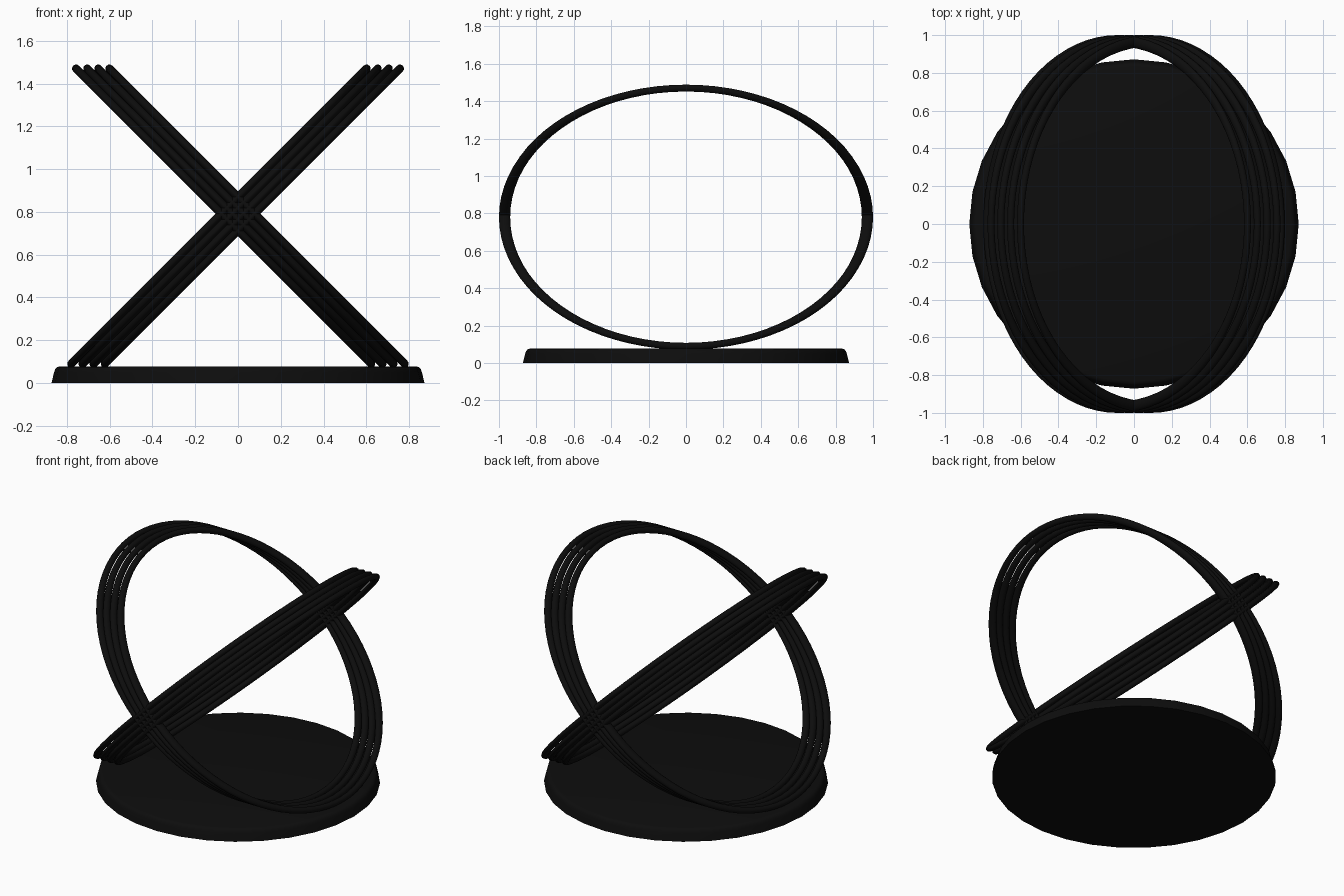
import bpy, bmesh
from math import sin, cos, pi, sqrt

if "Cube" in bpy.data.objects:
    bpy.data.objects.remove(bpy.data.objects["Cube"])

black = bpy.data.materials.new("black_metal")
black.diffuse_color = (0.004, 0.004, 0.004, 1)
black.use_nodes = True
black.node_tree.nodes["Principled BSDF"].inputs["Base Color"].default_value = black.diffuse_color


def finish(name, bm, angle):
    bmesh.ops.recalc_face_normals(bm, faces=bm.faces)
    me = bpy.data.meshes.new(name)
    bm.to_mesh(me)
    bm.free()
    ob = bpy.data.objects.new(name, me)
    bpy.context.collection.objects.link(ob)
    me.materials.append(black)
    bpy.ops.object.select_all(action='DESELECT')
    ob.select_set(True)
    bpy.context.view_layer.objects.active = ob
    bpy.ops.object.shade_smooth_by_angle(angle=angle)
    return ob


def loft(bm, loops, closed):
    """Bridge vertex loops of equal length into a skin."""
    n = len(loops[0])
    pairs = list(zip(loops, loops[1:] + loops[:1]))
    for a, b in pairs if closed else pairs[:-1]:
        for i in range(n):
            j = (i + 1) % n
            bm.faces.new((a[i], a[j], b[j], b[i]))


# Round base plate with tapered side and softened rim
bm = bmesh.new()
SIDES = 32
profile = [(0.872, 0), (0.860, 0.05), (0.855, 0.064), (0.846, 0.074), (0.832, 0.078)]
loops = [[bm.verts.new((r * cos(2 * pi * i / SIDES), r * sin(2 * pi * i / SIDES), z))
          for i in range(SIDES)] for r, z in profile]
loft(bm, loops, False)
bm.faces.new(loops[0])
bm.faces.new(loops[-1])
finish("base_plate", bm, 0.6)


# Tilted ring: tube is a little wider along y than in the other directions
def ring(name, cx, side, cz=0.78):
    bm = bmesh.new()
    k = 1 / sqrt(2)
    loops = []
    for i in range(80):
        t = 2 * pi * i / 80
        loop = []
        for j in range(12):
            p = 2 * pi * j / 12
            u = (0.976 + 0.019 * cos(p)) * cos(t)
            y = (0.970 + 0.030 * cos(p)) * sin(t)
            n = 0.019 * sin(p)
            loop.append(bm.verts.new((side * (cx + k * (u - n)), y, cz + k * (u + n))))
        loops.append(loop)
    loft(bm, loops, True)
    finish(name, bm, 1.0)


# Two mirrored bundles of four rings crossing as an X
for side, label in ((1, "right"), (-1, "left")):
    for i in range(4):
        ring(f"ring_{label}_{i + 1}", -0.089 + 0.052 * i, side)
